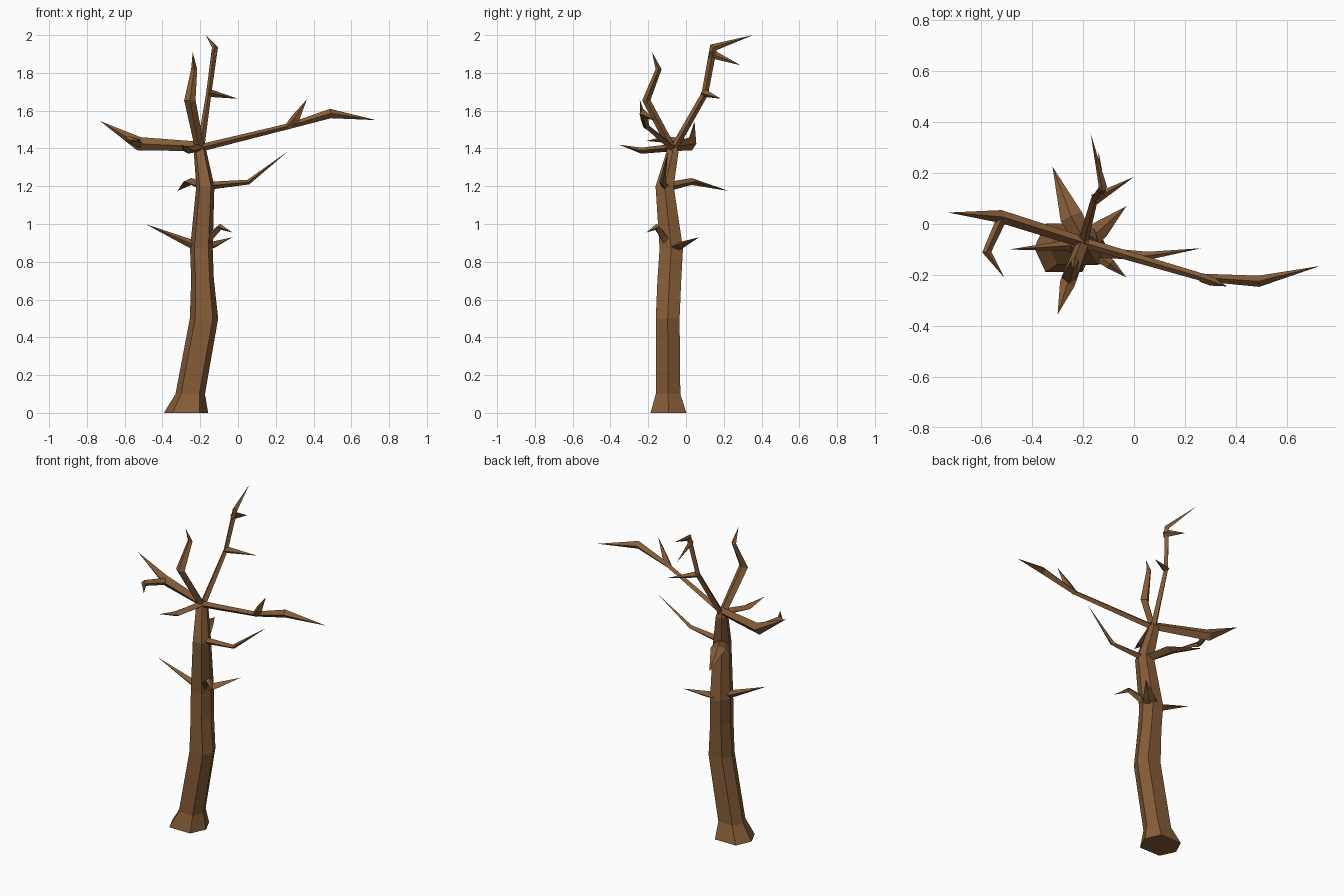
import bpy, bmesh
from mathutils import Vector

bark = bpy.data.materials.new("bark")
bark.diffuse_color = (0.24, 0.11, 0.04, 1)


def skin(name, rings, tip=None):
    """Join equal rings of points into a closed flat-faced limb, optionally ending in a point."""
    bm = bmesh.new()
    loops = [[bm.verts.new(p) for p in ring] for ring in rings]
    n = len(loops[0])
    bm.faces.new(loops[0][::-1])
    for a, b in zip(loops, loops[1:]):
        for i in range(n):
            j = (i + 1) % n
            bm.faces.new((a[i], a[j], b[j], b[i]))
    if tip is None:
        bm.faces.new(loops[-1])
    else:
        v = bm.verts.new(tip)
        for i in range(n):
            bm.faces.new((loops[-1][i], loops[-1][(i + 1) % n], v))
    bmesh.ops.recalc_face_normals(bm, faces=bm.faces)
    me = bpy.data.meshes.new(name)
    bm.to_mesh(me)
    bm.free()
    me.materials.append(bark)
    ob = bpy.data.objects.new(name, me)
    bpy.context.collection.objects.link(ob)


def limb(name, joints, tip, ref=(0, 0, 1)):
    """Four-sided limb; each joint is x, y, z, half width across, half height along ref."""
    pts = [Vector(j[:3]) for j in joints] + [Vector(tip)]
    rings = []
    for i, j in enumerate(joints):
        t = (pts[i + 1] - pts[i]).normalized()
        if i:
            t = (t + (pts[i] - pts[i - 1]).normalized()).normalized()
        side = t.cross(Vector(ref)).normalized()
        up = side.cross(t)
        w, h = j[3:]
        rings.append([pts[i] + side * w, pts[i] + up * h, pts[i] - side * w, pts[i] - up * h])
    skin(name, rings, tip)


# Six-sided trunk: centre x, centre y, z, half width, half depth
trunk = [(-0.275, -0.093, 0, 0.117, 0.095), (-0.253, -0.095, 0.1, 0.078, 0.065),
         (-0.18, -0.097, 0.5, 0.075, 0.063), (-0.188, -0.088, 0.71, 0.06, 0.063),
         (-0.194, -0.078, 0.87, 0.06, 0.062), (-0.173, -0.113, 1.2, 0.048, 0.048),
         (-0.2, -0.072, 1.38, 0.034, 0.032), (-0.2, -0.07, 1.42, 0.02, 0.02)]
hexagon = [(1, 0), (0.62, 1), (-0.62, 1), (-1, 0), (-0.62, -1), (0.62, -1)]
skin("trunk", [[(x + a * w, y + b * d, z) for a, b in hexagon] for x, y, z, w, d in trunk])

# Low thorns
limb("low_left_thorn", [(-0.18, -0.08, 0.875, 0.03, 0.03), (-0.26, -0.085, 0.90, 0.022, 0.022)],
     (-0.49, -0.10, 1.0))
limb("low_back_thorn", [(-0.2, -0.08, 0.865, 0.045, 0.025), (-0.13, -0.02, 0.89, 0.035, 0.018)],
     (-0.03, 0.07, 0.93))
limb("low_front_thorn", [(-0.19, -0.08, 0.87, 0.03, 0.03), (-0.145, -0.12, 0.935, 0.025, 0.022),
                         (-0.092, -0.158, 0.985, 0.02, 0.016)], (-0.03, -0.21, 0.955))

# Middle branches
limb("middle_right_branch", [(-0.18, -0.11, 1.2, 0.022, 0.022), (0.055, -0.125, 1.222, 0.016, 0.013)],
     (0.265, -0.095, 1.385))
limb("middle_back_branch", [(-0.17, -0.11, 1.195, 0.035, 0.025), (-0.247, 0.03, 1.225, 0.045, 0.018)],
     (-0.32, 0.225, 1.175))

# Crown: long right branch with spur
limb("right_branch", [(-0.21, -0.07, 1.4, 0.02, 0.02), (0.27, -0.21, 1.518, 0.015, 0.015),
                      (0.49, -0.225, 1.585, 0.022, 0.025)], (0.73, -0.165, 1.55))
limb("right_spur", [(0.265, -0.21, 1.515, 0.018, 0.018), (0.305, -0.225, 1.56, 0.018, 0.024)],
     (0.365, -0.245, 1.66))

# Crown: left branch with hooked twig
limb("left_branch", [(-0.19, -0.075, 1.41, 0.022, 0.025), (-0.525, 0.03, 1.425, 0.025, 0.036)],
     (-0.73, 0.045, 1.545))
limb("left_twig", [(-0.52, 0.02, 1.425, 0.02, 0.022), (-0.578, -0.11, 1.448, 0.018, 0.018)],
     (-0.51, -0.21, 1.44))

# Crown: upright front branch
limb("upright_front_branch", [(-0.2, -0.07, 1.39, 0.022, 0.025), (-0.255, -0.21, 1.655, 0.022, 0.03),
                              (-0.232, -0.145, 1.82, 0.016, 0.016)], (-0.24, -0.18, 1.91), ref=(1, 0, 0))

# Crown: tall back branch with two spurs
limb("tall_back_branch", [(-0.2, -0.07, 1.39, 0.02, 0.02), (-0.155, 0.1, 1.69, 0.018, 0.014),
                          (-0.122, 0.145, 1.935, 0.022, 0.016)], (-0.17, 0.355, 2.0), ref=(1, 0, 0))
limb("lower_back_spur", [(-0.158, 0.095, 1.695, 0.022, 0.022)], (0.0, 0.185, 1.663))
limb("upper_back_spur", [(-0.125, 0.125, 1.905, 0.015, 0.025)], (-0.14, 0.29, 1.84))

# Crown: short front branch
limb("short_front_branch", [(-0.2, -0.07, 1.405, 0.025, 0.02), (-0.262, -0.235, 1.388, 0.03, 0.016)],
     (-0.3, -0.355, 1.42))
